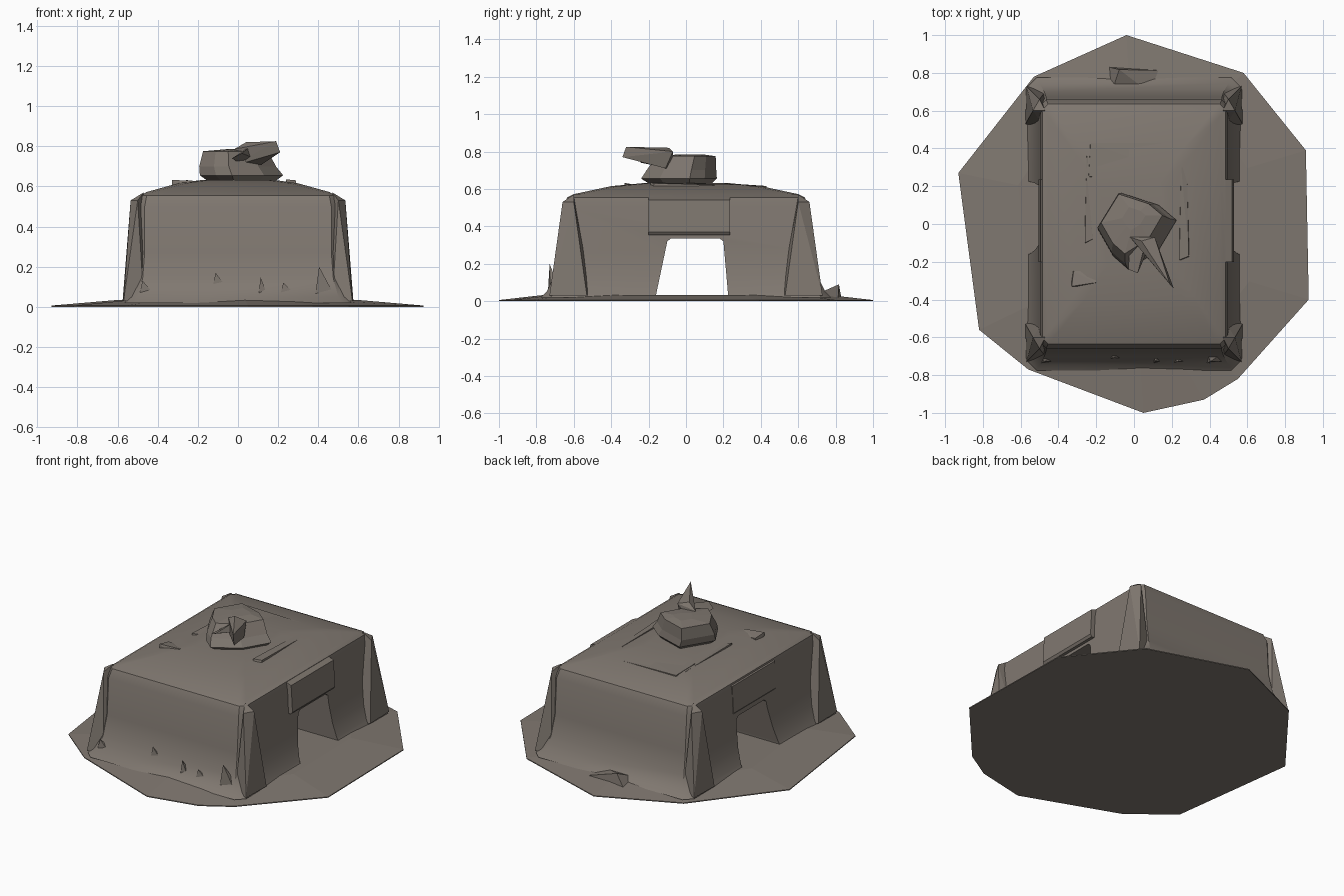
import bpy, bmesh
from mathutils import Vector

if "Cube" in bpy.data.objects:
    bpy.data.objects.remove(bpy.data.objects["Cube"])

stone = bpy.data.materials.new("warm grey stone")
stone.diffuse_color = (0.215, 0.187, 0.162, 1)
stone.use_nodes = True
stone.node_tree.nodes["Principled BSDF"].inputs["Base Color"].default_value = stone.diffuse_color


def finish(name, bm, smooth=0):
    bmesh.ops.recalc_face_normals(bm, faces=bm.faces[:])
    me = bpy.data.meshes.new(name)
    bm.to_mesh(me)
    bm.free()
    me.materials.append(stone)
    ob = bpy.data.objects.new(name, me)
    bpy.context.collection.objects.link(ob)
    if smooth:
        bpy.ops.object.select_all(action='DESELECT')
        ob.select_set(True)
        bpy.context.view_layer.objects.active = ob
        bpy.ops.object.shade_smooth_by_angle(angle=smooth)
    return ob


def loft(name, rings, smooth=0):
    """Skin closed rings of points and cap both ends."""
    bm = bmesh.new()
    vs = [[bm.verts.new(p) for p in r] for r in rings]
    n = len(rings[0])
    for a, b in zip(vs, vs[1:]):
        for i in range(n):
            j = (i + 1) % n
            bm.faces.new((a[i], a[j], b[j], b[i]))
    bm.faces.new(vs[0][::-1])
    bm.faces.new(vs[-1])
    return finish(name, bm, smooth)


def hull(name, pts):
    bm = bmesh.new()
    for p in pts:
        bm.verts.new(p)
    r = bmesh.ops.convex_hull(bm, input=bm.verts[:])
    bmesh.ops.delete(bm, geom=[v for v in bm.verts if not v.link_faces], context='VERTS')
    return finish(name, bm)


def block_ring(hx, hy, z, c):
    """Rectangle with cut corners."""
    return [(hx, -hy + c, z), (hx, hy - c, z), (hx - c, hy, z), (-hx + c, hy, z),
            (-hx, hy - c, z), (-hx, -hy + c, z), (-hx + c, -hy, z), (hx - c, -hy, z)]


# Faceted ground plate, thin at its rim
rim = [(-.04, 1), (.58, .8), (.91, .39), (.925, -.4), (.55, -.82), (.37, -.93),
       (.05, -1), (-.56, -.77), (-.82, -.56), (-.93, .27), (-.53, .78)]
loft("ground_plate", [[(x, y, 0) for x, y in rim],
                      [(x, y, .006) for x, y in rim],
                      [(x * .66, y * .76, .033) for x, y in rim]])

# Main block: flared foot, steep walls, gently domed roof
profile = [(.565, .775, .02, .05), (.55, .745, .05, .05), (.525, .70, .14, .05),
           (.505, .672, .27, .04), (.495, .658, .50, .03), (.485, .635, .555, .03),
           (.455, .60, .572, .03), (.30, .40, .615, .04), (.18, .22, .632, .04)]
body = loft("main_block", [block_ring(*p) for p in profile])

# Passage cut straight through from side to side
arch = [(-.17, -.1), (-.16, .035), (-.10, .32), (-.08, .335), (.18, .335),
        (.20, .32), (.225, .035), (.235, -.1)]
cutter = loft("passage_cutter", [[(x, y, z) for y, z in arch] for x in (-1, 1)])
cutter.hide_render = True
mod = body.modifiers.new("passage", 'BOOLEAN')
mod.operation, mod.solver, mod.object = 'DIFFERENCE', 'EXACT', cutter
bpy.ops.object.select_all(action='DESELECT')
body.select_set(True)
bpy.context.view_layer.objects.active = body
bpy.ops.object.modifier_apply(modifier="passage")
bpy.data.objects.remove(cutter)
bpy.ops.object.shade_smooth_by_angle(angle=0.6)

# Lintels over both openings, and corner spurs on the long sides
for s, side in ((1, "right"), (-1, "left")):
    o = .53 if s > 0 else .505
    hull(side + "_lintel", [(s * x, y, z) for x, z in
         ((o - .01, .355), (o, .37), (o - .01, .54), (.44, .57), (.42, .355))
         for y in (-.2, .235)])
    for t, end in ((1, "back"), (-1, "front")):
        hull(f"{side}_{end}_spur", [(s * .50, t * .66, .53), (s * .535, t * .60, .53),
             (s * .575, t * .53, .03), (s * .57, t * .73, .03), (s * .47, t * .70, .03),
             (s * .47, t * .5, .03), (s * .47, t * .6, .57)])

# Small crags at the foot of the front and back walls
for x0, x1, y, z in ((-.14, .0, -.72, .17), (.1, .16, -.74, .15), (.2, .33, -.74, .12),
                     (.38, .5, -.74, .2), (-.13, .13, .83, .09), (-.5, -.38, -.74, .13)):
    w = .66 if y > 0 else -.66
    hull("foot_crag", [(x0, y, .02), (x1, y * .98, .02), (x0, w, .02), (x1, w, .02),
                       (x0 * .8 + x1 * .2, y * .985, z)])

# Broken slabs lying on the roof
for x0, x1, y0, y1, z in ((-.24, .2, .25, .43, .628), (.24, .29, -.19, .3, .635),
                          (-.26, -.22, -.1, .36, .632), (-.33, -.2, -.33, -.25, .632)):
    hull("roof_slab", [(x, y, .56) for x in (x0, x1) for y in (y0, y1)] +
         [(x0, y0, z), (x1, y0 + .02, z - .005), (x0 + .01, y1, z - .012),
          (x1 - .01, y1, z - .02)])

# Boulder on the roof
outline = [(-.07, .165), (.13, .10), (.225, .02), (.13, -.14), (-.03, -.24),
           (-.11, -.17), (-.19, -.03)]
c = Vector((.02, .0))


def boulder_ring(k, z, dx=0, dy=0):
    return [((x - c.x) * k + c.x + dx, (y - c.y) * k + c.y + dy, z) for x, y in outline]


loft("boulder", [boulder_ring(.7, .61), boulder_ring(1, .655),
                 boulder_ring(.92, .70, -.02, .01), boulder_ring(.78, .775, -.03, .03),
                 boulder_ring(.3, .785, -.02, .04)])

# Forked horn jutting from the boulder towards the front right
hull("horn", [(-.03, -.06, .70), (-.02, -.07, .785), (.04, -.09, .82), (.11, -.07, .80),
              (.12, -.11, .71), (.21, -.34, .77), (.19, -.32, .825), (.16, -.26, .77)])
hull("short_horn", [(-.02, -.06, .74), (.06, -.10, .80), (.08, -.12, .74),
                    (.0, -.14, .72), (.02, -.26, .765), (-.03, -.24, .74)])
